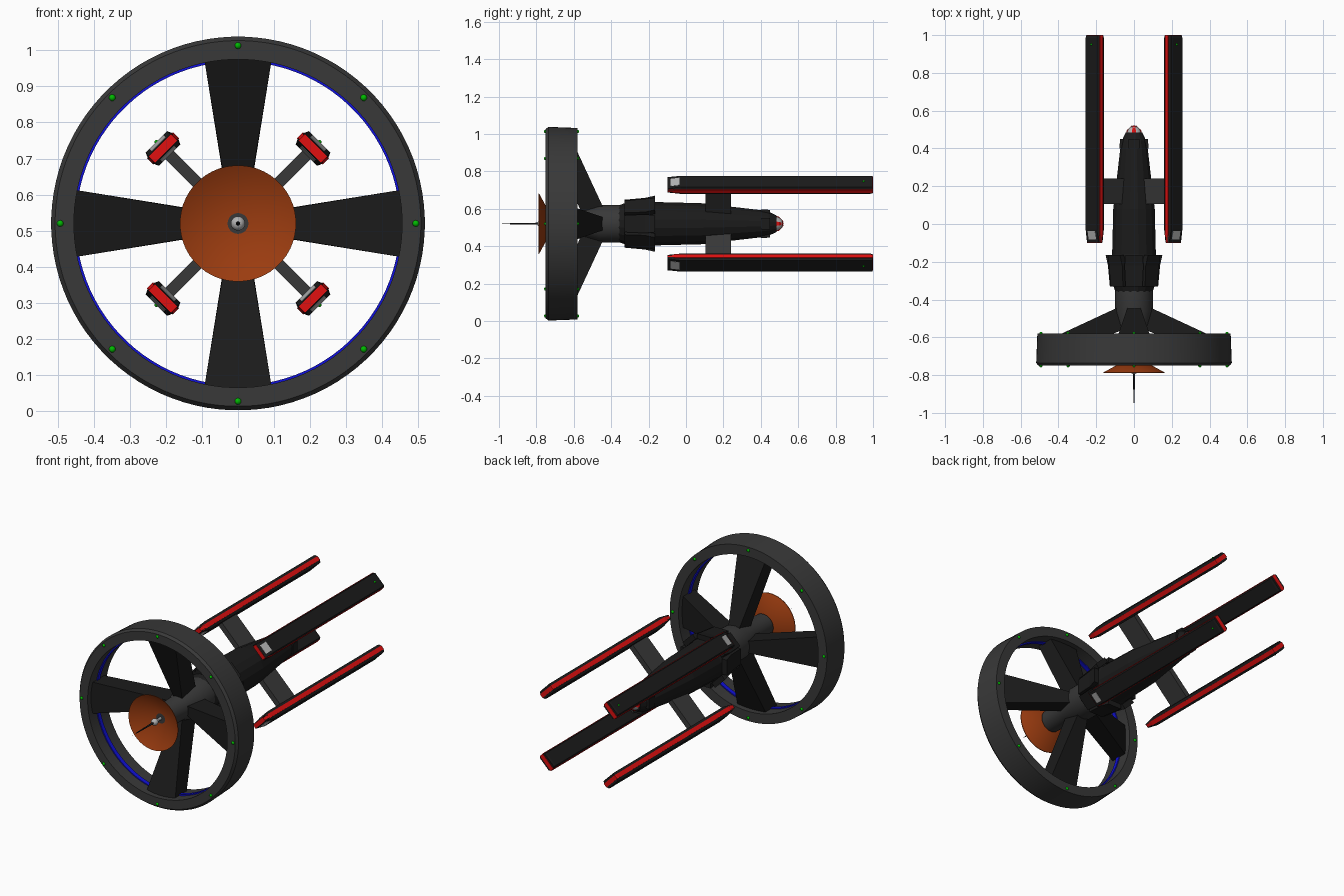
import bpy, bmesh
from math import sin, cos, pi, radians

if "Cube" in bpy.data.objects:
    bpy.data.objects.remove(bpy.data.objects["Cube"])

Z = 0.52  # height of the long axis


def mat(name, r, g, b):
    m = bpy.data.materials.new(name)
    m.diffuse_color = (r, g, b, 1)
    m.use_nodes = True
    m.node_tree.nodes["Principled BSDF"].inputs["Base Color"].default_value = m.diffuse_color
    return m


GREY = mat("hull_grey", 0.04, 0.04, 0.04)
BLACK = mat("hull_black", 0.011, 0.011, 0.011)
RED = mat("red", 0.75, 0.005, 0.005)
BLUE = mat("blue", 0.005, 0.005, 0.7)
GREEN = mat("green", 0.0, 0.5, 0.0)
ORANGE = mat("rust_orange", 0.33, 0.045, 0.005)
LIGHT = mat("light_grey", 0.45, 0.45, 0.45)


def finish(name, bm, m, smooth=False):
    bmesh.ops.remove_doubles(bm, verts=bm.verts, dist=1e-6)
    bmesh.ops.recalc_face_normals(bm, faces=bm.faces)
    me = bpy.data.meshes.new(name)
    bm.to_mesh(me)
    bm.free()
    me.materials.append(m)
    ob = bpy.data.objects.new(name, me)
    bpy.context.collection.objects.link(ob)
    if smooth:
        bpy.ops.object.select_all(action='DESELECT')
        ob.select_set(True)
        bpy.context.view_layer.objects.active = ob
        bpy.ops.object.shade_smooth_by_angle(angle=radians(30))
    return ob


def lathe(name, profile, m, n=32, closed=False, smooth=True):
    """Turn (radius, y) points around the long axis."""
    bm = bmesh.new()
    rings = []
    for r, y in profile:
        if r == 0:
            rings.append([bm.verts.new((0, y, Z))] * n)
        else:
            rings.append([bm.verts.new((r * cos(t), y, Z + r * sin(t)))
                          for t in (2 * pi * (i + 0.5) / n for i in range(n))])
    pairs = list(zip(rings, rings[1:]))
    if closed:
        pairs.append((rings[-1], rings[0]))
    for a, b in pairs:
        for i in range(n):
            j = (i + 1) % n
            f = list(dict.fromkeys((a[i], a[j], b[j], b[i])))
            if len(f) > 2:
                bm.faces.new(f)
    return finish(name, bm, m, smooth)


def loft(name, sections, m, angle):
    """Join two or more sections of (radial, sideways, y) points, set at an angle round the axis."""
    c, s = cos(angle), sin(angle)
    bm = bmesh.new()
    loops = [[bm.verts.new((r * c - u * s, y, Z + r * s + u * c)) for r, u, y in sec]
             for sec in sections]
    n = len(loops[0])
    for a, b in zip(loops, loops[1:]):
        for i in range(n):
            bm.faces.new((a[i], a[(i + 1) % n], b[(i + 1) % n], b[i]))
    bm.faces.new(loops[0])
    bm.faces.new(loops[-1])
    return finish(name, bm, m)


def bead(name, x, y, z, r, m):
    bm = bmesh.new()
    bmesh.ops.create_uvsphere(bm, u_segments=12, v_segments=8, radius=r)
    ob = finish(name, bm, m, True)
    ob.location = (x, y, z)


# Big front ring with an inner blue strip
lathe("ring", [(0.455, -0.75), (0.507, -0.75), (0.518, -0.735), (0.512, -0.58), (0.455, -0.58)],
      GREY, 96, True)
lathe("ring_blue_strip", [(0.457, -0.68), (0.449, -0.68), (0.449, -0.655), (0.457, -0.655)],
      BLUE, 96, True)
for i in range(8):
    a = i * pi / 4
    for y in (-0.75, -0.58):
        bead("ring_lamp", 0.493 * cos(a), y, Z + 0.493 * sin(a), 0.009, GREEN)

# Hub, dish and antenna
lathe("hub", [(0, -0.72), (0.065, -0.72), (0.07, -0.56), (0.1, -0.46), (0.1, -0.34), (0, -0.34)], GREY)
lathe("dish", [(0, -0.705), (0.161, -0.789), (0.161, -0.785), (0, -0.697)], ORANGE, 48)
bead("antenna_ball", 0, -0.775, Z, 0.02, LIGHT)
lathe("antenna_stem", [(0, -0.70), (0.008, -0.70), (0.008, -0.78), (0, -0.78)], LIGHT, 12)
lathe("antenna", [(0, -0.77), (0.006, -0.77), (0.003, -0.94), (0.0005, -0.95), (0, -1.0)], BLACK, 12)

# Four spokes swept forward to the ring
for i in range(4):
    root = [(0.06, -0.03, -0.43), (0.06, 0.03, -0.43), (0.06, 0.028, -0.56), (0.06, -0.028, -0.56)]
    tip = [(0.458, -0.094, -0.615), (0.458, 0.094, -0.615),
           (0.458, 0.094, -0.72), (0.458, -0.094, -0.72)]
    loft("spoke", [root, tip], BLACK, i * pi / 2)

# Faceted body with flared collar, then the tail cap
lathe("body", [(0, -0.36), (0.1, -0.36), (0.122, -0.30), (0.132, -0.21), (0.118, -0.16), (0.112, 0.08),
               (0.074, 0.40), (0.066, 0.44), (0.045, 0.485), (0, 0.485)], BLACK, 16, smooth=False)
for i in range(8):
    sec = lambda r, w, y: [(r, -w, y), (r, w, y), (r - 0.03, w, y), (r - 0.03, -w, y)]
    loft("collar_plate", [sec(0.128, 0.045, -0.33), sec(0.138, 0.05, -0.22), sec(0.15, 0.045, -0.165)],
         BLACK, i * pi / 4)
for i in range(4):
    sec = lambda r, w, y: [(r, -w, y), (r, w, y), (r - 0.03, w, y), (r - 0.03, -w, y)]
    loft("tail_block", [sec(0.077, 0.03, 0.40), sec(0.074, 0.03, 0.45)], BLACK, i * pi / 2)
lathe("tail_cap", [(0.042, 0.47), (0.036, 0.495), (0.022, 0.513), (0, 0.52)], LIGHT, 16)
for i in range(4):
    loft("tail_red_stripe", [[(0.044, -0.012, 0.47), (0.044, 0.012, 0.47), (0.03, 0.012, 0.47), (0.03, -0.012, 0.47)],
                             [(0.038, -0.01, 0.497), (0.038, 0.01, 0.497), (0.02, 0.01, 0.497), (0.02, -0.01, 0.497)],
                             [(0.012, -0.004, 0.521), (0.012, 0.004, 0.521), (0, 0.004, 0.518), (0, -0.004, 0.518)]],
         RED, i * pi / 2)

# Four layered pods on diagonal struts
R = 0.294
for i in range(4):
    a = pi / 4 + i * pi / 2
    loft("pod_strut", [[(r, -0.016, 0.105), (r, 0.016, 0.105), (r, 0.016, 0.24), (r, -0.016, 0.24)]
                       for r in (0.06, R - 0.02)], GREY, a)
    loft("pod_red_core", [[(R - 0.012, -w, y), (R - 0.012, w, y), (R + 0.012, w, y), (R + 0.012, -w, y)]
                          for w, y in ((0.044, -0.1), (0.051, -0.05), (0.051, 0.99), (0.049, 1.0))], RED, a)
    for side in (1, -1):
        def slab(v, w, y):
            return [(R + side * 0.008, -0.05, y), (R + side * 0.008, 0.05, y),
                    (R + side * v, w, y), (R + side * v, -w, y)]
        loft("pod_shell", [slab(0.013, 0.043, -0.098), slab(0.026, 0.042, -0.03),
                           slab(0.026, 0.042, 0.985), slab(0.023, 0.042, 0.998)], BLACK, a)
        # Light window on the sloping front end
        loft("pod_window", [[(R + side * (v - 0.006), -0.028, y), (R + side * (v - 0.006), 0.028, y),
                             (R + side * v, 0.028, y), (R + side * v, -0.028, y)]
                            for v, y in ((0.0175, -0.082), (0.0262, -0.036))], LIGHT, a)
    rl = R + 0.025
    bead("pod_lamp", rl * cos(a), 0.95, Z + rl * sin(a), 0.006, GREEN)
